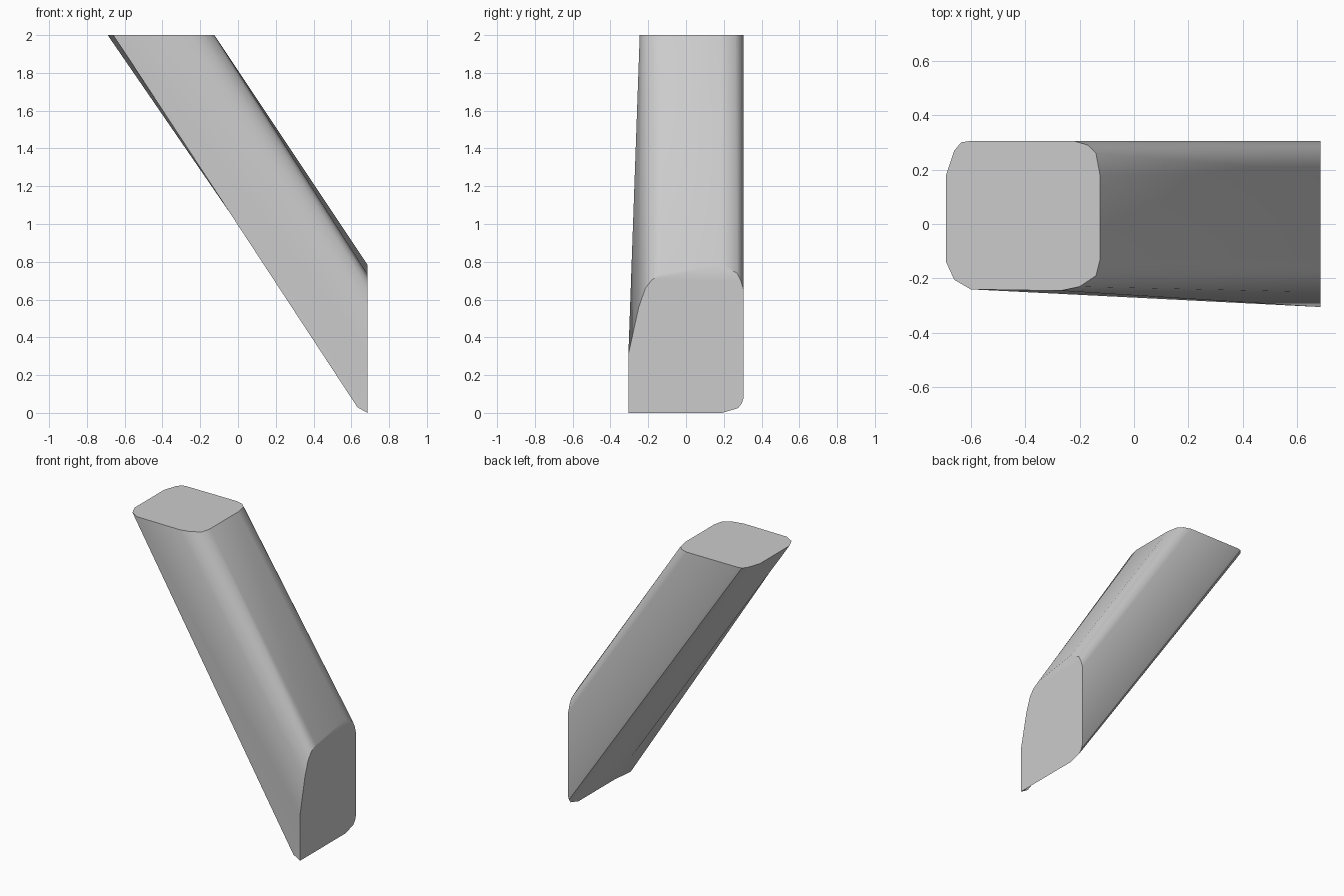
import bpy, bmesh, math

cube = bpy.data.objects.get("Cube")
if cube:
    bpy.data.objects.remove(cube, do_unlink=True)

END_X, TOP_Z = 0.685, 2.0

# Rounded outline of the level top cut (x, y)
top_outline = [
    (-.69, .18), (-.66, .27), (-.635, .3), (-.6, .305), (-.22, .305),
    (-.17, .29), (-.14, .26), (-.125, .18), (-.125, -.13), (-.14, -.19),
    (-.2, -.23), (-.27, -.245), (-.6, -.24), (-.66, -.205), (-.69, -.14)]
# Matching outline of the upright end cut (y, z)
end_outline = [
    (.19, 0), (.275, .025), (.295, .05), (.305, .08), (.305, .65),
    (.29, .7), (.27, .74), (.19, .785), (-.13, .735), (-.18, .705),
    (-.215, .66), (-.25, .56), (-.305, .31), (-.305, 0), (-.2, 0)]
CORNER = 13

bm = bmesh.new()
top = [bm.verts.new((x, y, TOP_Z)) for x, y in top_outline]
end = [bm.verts.new((END_X, y, z)) for y, z in end_outline]

# The lower front edge stops short of the end cut, leaving a small chamfer
chamfer = bm.verts.new((.632, -.302, .03))
side_end = list(end)
side_end[CORNER] = chamfer

# Flat cuts
bm.faces.new(top)
bm.faces.new(end)

# Slanted sides
count = len(top)
for i in range(count):
    j = (i + 1) % count
    bm.faces.new((top[i], top[j], side_end[j], side_end[i]))
for i, j in ((CORNER - 1, CORNER), (CORNER, CORNER + 1)):
    if i == CORNER:
        bm.faces.new((chamfer, end[j], end[i]))
    else:
        bm.faces.new((chamfer, end[j], end[i]))
bmesh.ops.recalc_face_normals(bm, faces=bm.faces)

mesh = bpy.data.meshes.new("slanted_beam")
bm.to_mesh(mesh)
bm.free()
beam = bpy.data.objects.new("slanted_beam", mesh)
bpy.context.collection.objects.link(beam)

# Plain grey
grey = bpy.data.materials.new("plain_grey")
grey.use_nodes = True
colour = (.6, .6, .6, 1)
grey.diffuse_color = colour
grey.node_tree.nodes["Principled BSDF"].inputs["Base Color"].default_value = colour
mesh.materials.append(grey)

# Soft corners, crisp cuts
bpy.ops.object.select_all(action="DESELECT")
beam.select_set(True)
bpy.context.view_layer.objects.active = beam
bpy.ops.object.shade_smooth_by_angle(angle=math.radians(35))
